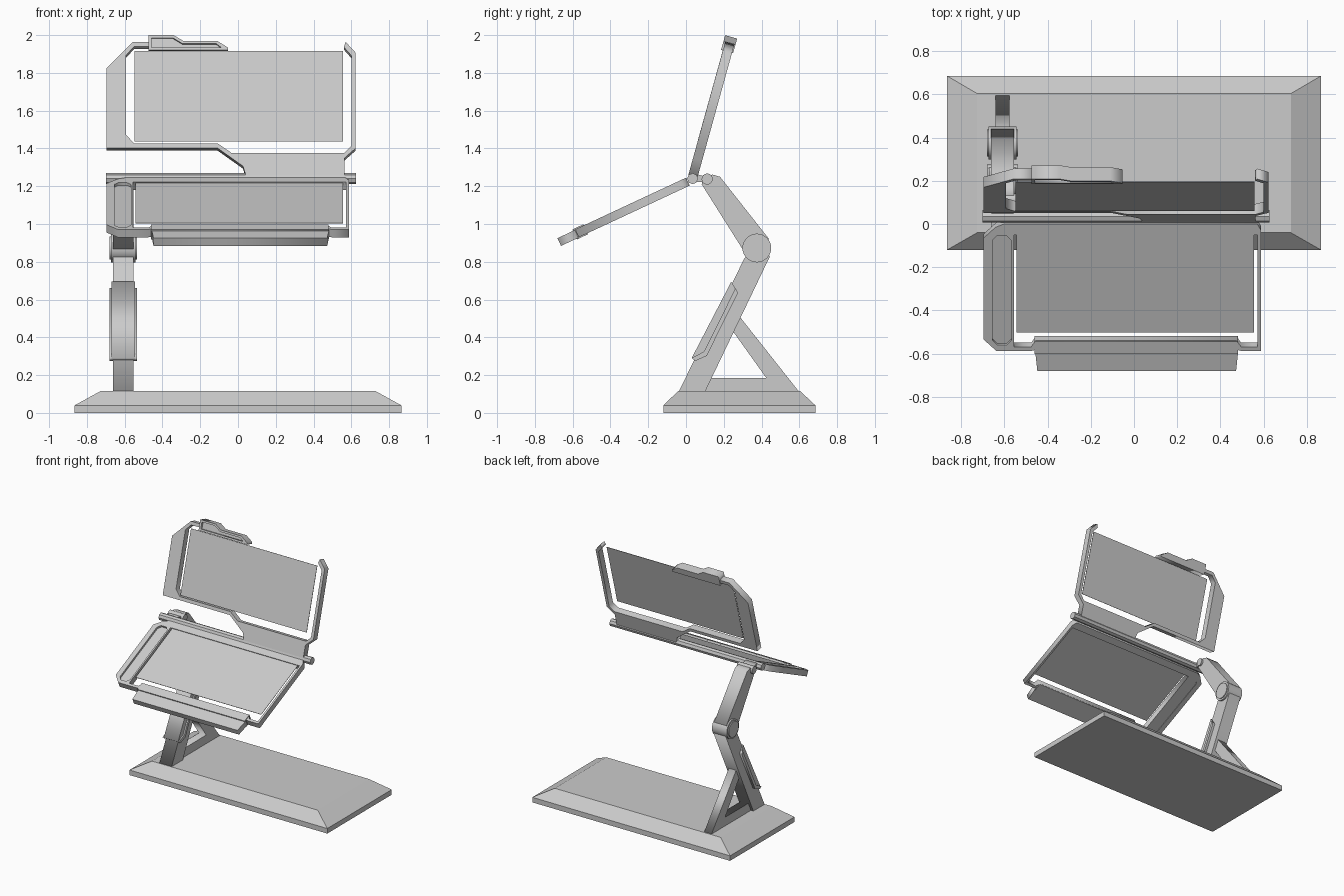
import bpy, bmesh
from math import radians, cos
from mathutils import Matrix, Vector

if "Cube" in bpy.data.objects:
    bpy.data.objects.remove(bpy.data.objects["Cube"])

ARM_X = -0.608


def plate(name, loops, matrix, thick, offset=0.0):
    """Flat profile (first loop outer, others holes) extruded about its plane."""
    cu = bpy.data.curves.new(name, 'CURVE')
    cu.dimensions, cu.fill_mode, cu.extrude = '2D', 'BOTH', thick / 2
    for pts in loops:
        sp = cu.splines.new('POLY')
        sp.points.add(len(pts) - 1)
        for p, (a, b) in zip(sp.points, pts):
            p.co = (a, b, 0, 1)
        sp.use_cyclic_u = True
    tmp = bpy.data.objects.new(name + "_curve", cu)
    bpy.context.collection.objects.link(tmp)
    bm = bmesh.new()
    bm.from_mesh(tmp.to_mesh())
    tmp.to_mesh_clear()
    bpy.data.objects.remove(tmp)
    bmesh.ops.remove_doubles(bm, verts=bm.verts, dist=1e-4)
    bmesh.ops.dissolve_limit(bm, angle_limit=0.01, verts=bm.verts, edges=bm.edges)
    bmesh.ops.recalc_face_normals(bm, faces=bm.faces)
    bm.transform(matrix @ Matrix.Translation((0, 0, offset)))
    return finish(name, bm)


def finish(name, bm):
    me = bpy.data.meshes.new(name)
    bm.to_mesh(me)
    bm.free()
    ob = bpy.data.objects.new(name, me)
    bpy.context.collection.objects.link(ob)
    return ob


# Side profiles given as (y, z), extruded along x around the arm centre
SIDE = Matrix(((0, 0, 1, ARM_X), (1, 0, 0, 0), (0, 1, 0, 0), (0, 0, 0, 1)))
# Screen planes share the hinge line; profiles are read from front or top view
UP_TILT, LOW_TILT = radians(15.5), radians(25)
UPPER = Matrix.Translation((0, 0.033, 1.24)) @ Matrix.Rotation(radians(90) - UP_TILT, 4, 'X')
LOWER = Matrix.Translation((0, 0.035, 1.236)) @ Matrix.Rotation(LOW_TILT, 4, 'X')


def up(pts):
    return [(x, (z - 1.24) / cos(UP_TILT)) for x, z in pts]


def low(pts):
    return [(x, (y - 0.035) / cos(LOW_TILT)) for x, y in pts]


def rect(x0, x1, y0, y1):
    return [(x0, y0), (x1, y0), (x1, y1), (x0, y1)]


def chamfered(x0, x1, y0, y1, c):
    return [(x0 + c, y0), (x1 - c, y0), (x1, y0 + c), (x1, y1 - c),
            (x1 - c, y1), (x0 + c, y1), (x0, y1 - c), (x0, y0 + c)]


def pin(name, y, z, r, x, width, sides=32):
    bm = bmesh.new()
    bmesh.ops.create_cone(bm, cap_ends=True, segments=sides, radius1=r, radius2=r, depth=width)
    bm.transform(Matrix.Translation((x, y, z)) @ Matrix.Rotation(radians(90), 4, 'Y'))
    ob = finish(name, bm)
    for o in bpy.context.selected_objects:
        o.select_set(False)
    bpy.context.view_layer.objects.active = ob
    ob.select_set(True)
    bpy.ops.object.shade_smooth_by_angle(angle=radians(30))
    return ob


# Base: block with sloped upper edges
bm = bmesh.new()
rings = [[bm.verts.new((x, y, z)) for x, y in rect(-hx, hx, y0, y1)]
         for hx, y0, y1, z in ((0.865, -0.12, 0.685, 0), (0.865, -0.12, 0.685, 0.04),
                               (0.725, -0.04, 0.603, 0.117))]
bm.faces.new(rings[0])
bm.faces.new(rings[2])
for a, b in zip(rings, rings[1:]):
    for i in range(4):
        bm.faces.new((a[i], a[i - 1], b[i - 1], b[i]))
bmesh.ops.recalc_face_normals(bm, faces=bm.faces)
finish("base", bm)

# Stand: front leg, rear brace with floor bar, cover, upper arm
plate("front_leg", [[(-0.04, 0.11), (0.10, 0.11), (0.445, 0.83), (0.375, 0.875), (0.31, 0.82)]],
      SIDE, 0.107)
plate("rear_brace", [[(0.08, 0.11), (0.60, 0.11), (0.28, 0.515), (0.225, 0.40),
                      (0.25, 0.43), (0.425, 0.185), (0.11, 0.185)]], SIDE, 0.064)
plate("leg_cover", [[(0.03, 0.29), (0.05, 0.275), (0.11, 0.302), (0.275, 0.635), (0.24, 0.695)]],
      SIDE, 0.125)
plate("leg_cover_band", [[(0.03, 0.29), (0.05, 0.275), (0.11, 0.302), (0.275, 0.635),
                          (0.262, 0.66), (0.095, 0.325)]], SIDE, 0.145)
plate("upper_arm", [[(0.31, 0.85), (0.375, 0.875), (0.44, 0.92), (0.18, 1.25), (0.14, 1.262),
                     (0.09, 1.24), (0.083, 1.21)]], SIDE, 0.107)
pin("elbow_joint", 0.375, 0.873, 0.076, ARM_X, 0.13)
pin("elbow_cap", 0.375, 0.873, 0.062, ARM_X, 0.145)
pin("wrist_joint", 0.112, 1.238, 0.029, ARM_X, 0.135)
plate("wrist_link", [[(0.03, 1.22), (0.11, 1.225), (0.11, 1.25), (0.05, 1.265)]], SIDE, 0.10)

# Hinge bar joining both screens
pin("hinge_bar", 0.035, 1.24, 0.029, -0.037, 1.325, 8)

# Upper screen: open frame, glass, camera block
plate("upper_frame", [up([
    (-0.695, 1.395), (-0.108, 1.395), (0.026, 1.30), (0.042, 1.25), (0.563, 1.25), (0.563, 1.342),
    (0.623, 1.395), (0.623, 1.90), (0.57, 1.957), (0.56, 1.93), (0.60, 1.885), (0.60, 1.406),
    (0.563, 1.37), (-0.035, 1.37), (-0.108, 1.42), (-0.55, 1.42), (-0.592, 1.465),
    (-0.592, 1.888), (-0.55, 1.932), (-0.46, 1.932), (-0.46, 1.957), (-0.558, 1.957),
    (-0.695, 1.82)])], UPPER, 0.05)
plate("upper_screen", [up(rect(-0.547, 0.557, 1.43, 1.908))], UPPER, 0.003, 0.024)
cam = up([(-0.475, 1.912), (-0.053, 1.912), (-0.053, 1.925), (-0.11, 1.96), (-0.29, 1.96),
          (-0.34, 1.99), (-0.475, 1.99)])
cam_in = up([(-0.458, 1.926), (-0.09, 1.926), (-0.116, 1.946), (-0.295, 1.946),
             (-0.345, 1.976), (-0.458, 1.976)])
plate("camera_rim", [cam, cam_in], UPPER, 0.066, 0.002)
plate("camera_body", [cam_in], UPPER, 0.05, -0.006)

# Lower screen: frame with window and side pad recess, glass, wrist lip
pad = chamfered(-0.655, -0.567, -0.55, -0.045, 0.022)
window = [(-0.555, -0.04), (-0.555, -0.558), (-0.475, -0.558), (-0.455, -0.53), (0.475, -0.53),
          (0.495, -0.558), (0.572, -0.558), (0.572, -0.04)]
plate("lower_frame", [low([
    (-0.64, -0.005), (-0.695, -0.055), (-0.695, -0.525), (-0.637, -0.577), (-0.475, -0.577),
    (-0.455, -0.572), (0.475, -0.572), (0.495, -0.577), (0.588, -0.577), (0.588, -0.02),
    (0.57, 0.01), (-0.60, 0.01)]), low(window), low(pad)], LOWER, 0.046)
plate("side_pad", [low(pad)], LOWER, 0.026, -0.006)
plate("lower_screen", [low(rect(-0.543, 0.555, -0.495, -0.04))], LOWER, 0.003, 0.016)
plate("lip_mount", [low(rect(-0.46, 0.48, -0.59, -0.531))], LOWER, 0.058)
plate("front_lip", [low([(-0.447, -0.672), (0.472, -0.672), (0.482, -0.58), (-0.457, -0.58)])],
      LOWER, 0.045, -0.002)
